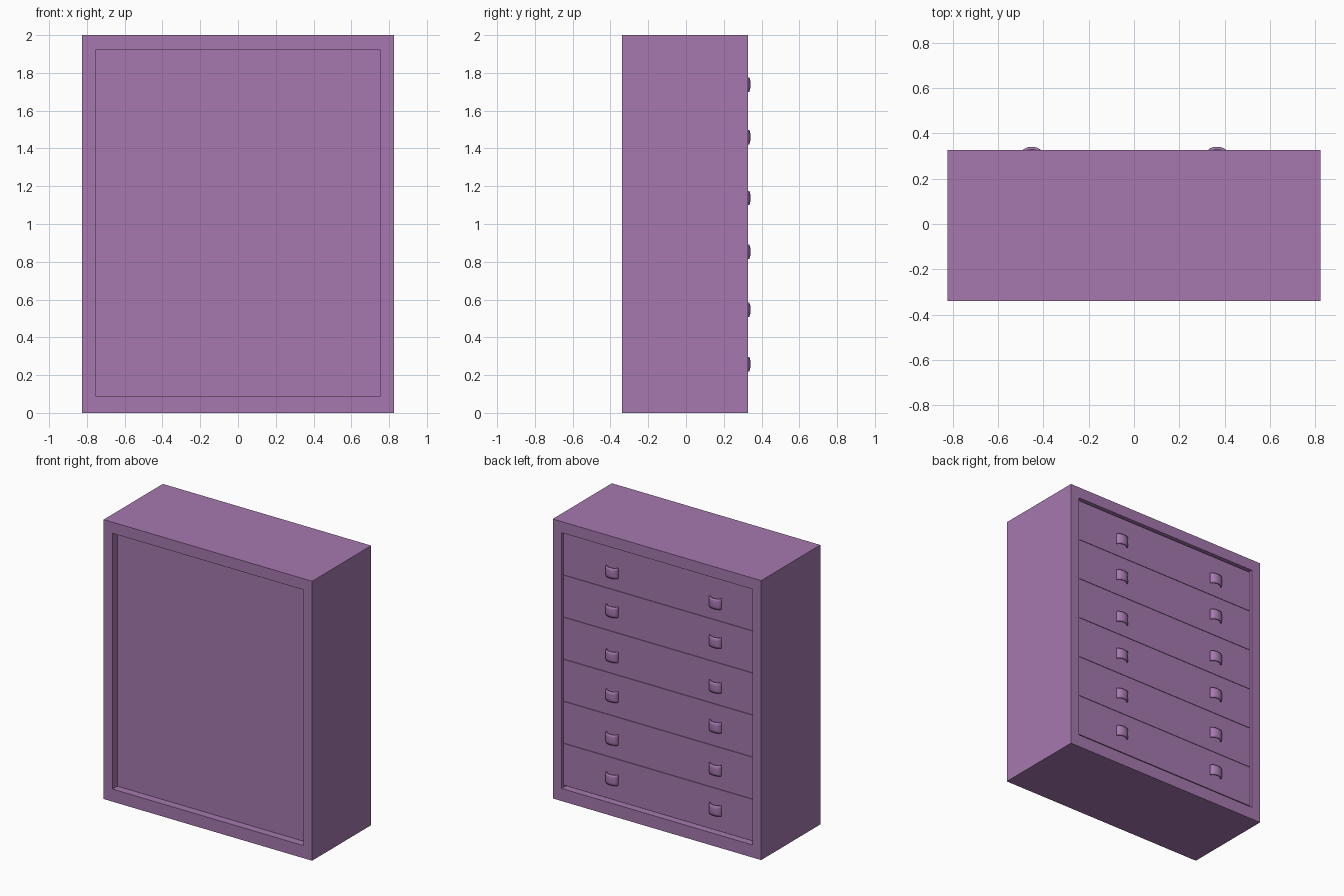
import bpy, bmesh, math

if "Cube" in bpy.data.objects:
    bpy.data.objects.remove(bpy.data.objects["Cube"])

mat = bpy.data.materials.new("purple")
mat.diffuse_color = (0.38, 0.19, 0.43, 1)
mat.use_nodes = True
mat.node_tree.nodes["Principled BSDF"].inputs["Base Color"].default_value = mat.diffuse_color


def finish(name, bm):
    bmesh.ops.recalc_face_normals(bm, faces=bm.faces)
    me = bpy.data.meshes.new(name)
    bm.to_mesh(me)
    bm.free()
    me.materials.append(mat)
    ob = bpy.data.objects.new(name, me)
    bpy.context.collection.objects.link(ob)
    return ob


def box(name, lo, hi):
    bm = bmesh.new()
    bmesh.ops.create_cube(bm, size=1)
    for v in bm.verts:
        v.co = [(a + b) / 2 + c * (b - a) for a, b, c in zip(lo, hi, v.co)]
    return finish(name, bm)


# Carcass: rectangular frame open at both faces, lofted from four rings
Y0, Y1 = -0.34, 0.328
outer = (0.825, 0.0, 2.0)
inner = (0.755, 0.09, 1.92)
bm = bmesh.new()
rings = []
for (w, z0, z1), y in ((outer, Y0), (outer, Y1), (inner, Y1), (inner, Y0)):
    rings.append([bm.verts.new((x, y, z)) for x, z in
                  ((-w, z0), (w, z0), (w, z1), (-w, z1))])
for r in range(4):
    a, b = rings[r], rings[(r + 1) % 4]
    for i in range(4):
        j = (i + 1) % 4
        bm.faces.new((a[i], a[j], b[j], b[i]))
finish("cabinet_frame", bm)

# Recessed panel
box("recessed_panel", (-0.755, -0.285, 0.09), (0.755, -0.26, 1.92))


# Curved cup handle: bowed shell, arched in plan and in profile
def handle(name, cx, cz, y):
    bm = bmesh.new()
    n, m = 12, 6
    grid = []
    for k in range(m + 1):
        t = 2 * k / m - 1
        bulge = 0.031 - 0.006 * t ** 4
        row = []
        for i in range(n + 1):
            a = math.pi * i / n
            row.append(bm.verts.new((cx - 0.048 * math.cos(a),
                                     y + bulge * math.sin(a),
                                     cz + 0.038 * t)))
        grid.append(row)
    for k in range(m):
        for i in range(n):
            bm.faces.new((grid[k][i], grid[k][i + 1],
                          grid[k + 1][i + 1], grid[k + 1][i]))
    ob = finish(name, bm)
    # all faces should look outward so that the thickness goes inward
    if sum(p.normal.y for p in ob.data.polygons) < 0:
        ob.data.flip_normals()
    mod = ob.modifiers.new("thickness", "SOLIDIFY")
    mod.thickness = 0.008
    mod.offset = -1
    bpy.context.view_layer.objects.active = ob
    ob.select_set(True)
    bpy.ops.object.shade_smooth_by_angle(angle=math.radians(40))
    ob.select_set(False)


# Six drawers with a pair of handles each
FACE = 0.31
pitch = 0.301
handle_z = (0.258, 0.546, 0.853, 1.138, 1.46, 1.738)
for d, hz in enumerate(handle_z):
    z = 0.108 + d * pitch
    box(f"drawer_{d + 1}", (-0.751, -0.24, z), (0.751, FACE, z + pitch - 0.003))
    for side, x in (("left", -0.452), ("right", 0.367)):
        handle(f"handle_{side}_{d + 1}", x, hz, FACE)
